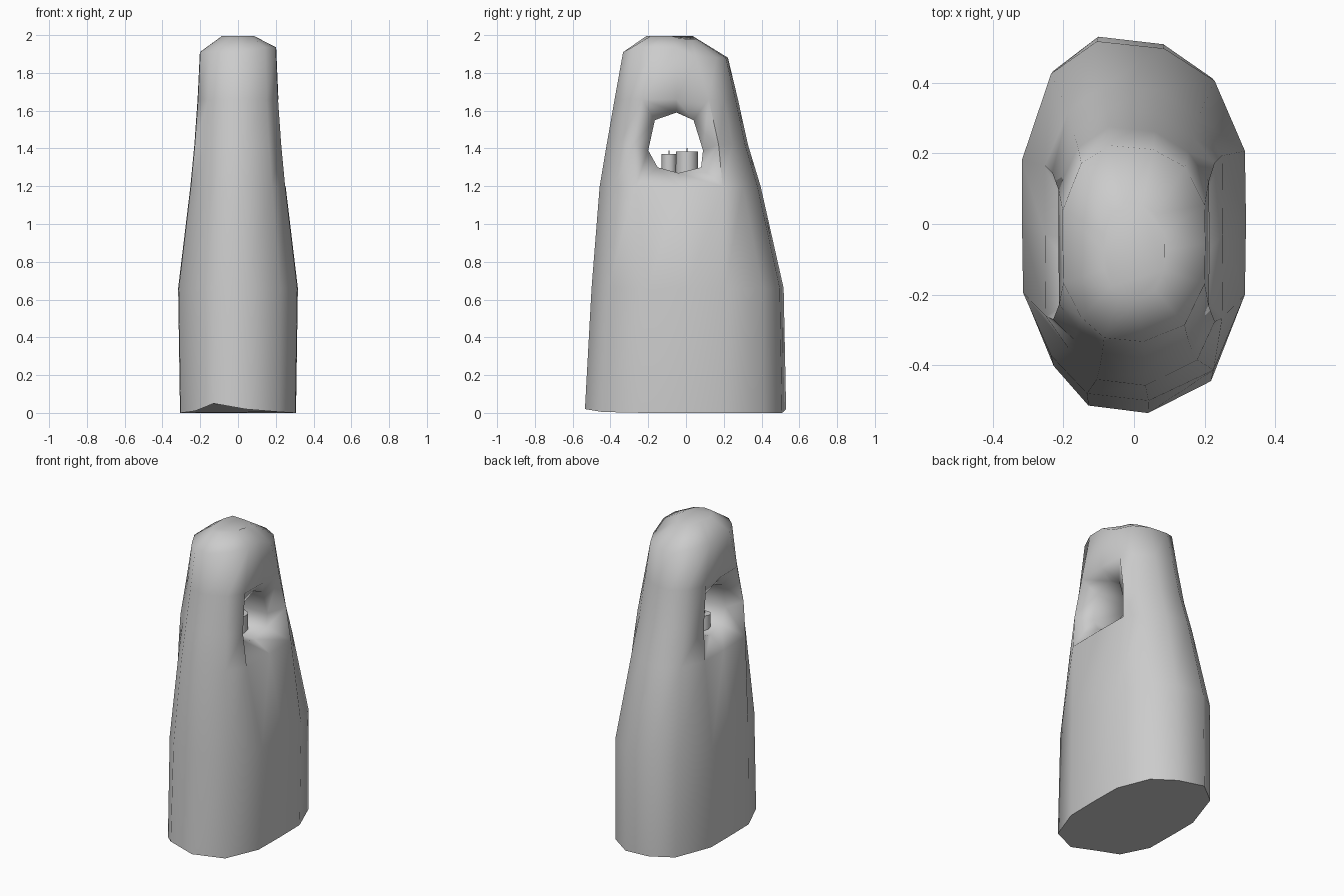
import bpy, bmesh, math
from mathutils import Matrix, Vector

if "Cube" in bpy.data.objects:
    bpy.data.objects.remove(bpy.data.objects["Cube"])

# Uneven outline of the stone, as fractions of half width and half depth
OUTLINE = [(-.42, -.96), (.13, -1), (.71, -.83), (.99, -.41), (1, 0), (.99, .39), (.72, .78),
           (.27, .96), (-.33, 1), (-.74, .82), (-1, .34), (-1, 0), (-.99, -.4), (-.74, -.75)]
# Rings: height, half width, front y, back y, spread of the side columns
RINGS = [(0, .307, -.535, .53, 1), (.66, .317, -.50, .517, 1), (1.2, .252, -.457, .395, 1.35),
         (1.42, .231, -.42, .328, 1.5), (1.66, .214, -.378, .275, 1.35),
         (1.91, .202, -.333, .222, 1), (1.995, .085, -.21, .06, 1)]
# Window opening (y, z), from bottom middle round by the front
WINDOW = [(-.04, 1.27), (-.15, 1.3), (-.2, 1.39), (-.165, 1.55),
          (-.05, 1.59), (.04, 1.55), (.09, 1.39), (.08, 1.3)]
N = len(OUTLINE)


def finish(bm, name, sharp_angle):
    bmesh.ops.recalc_face_normals(bm, faces=bm.faces)
    for f in bm.faces:
        f.smooth = True
    for e in bm.edges:
        if len(e.link_faces) == 2 and e.calc_face_angle() > math.radians(sharp_angle):
            e.smooth = False
    me = bpy.data.meshes.new(name)
    bm.to_mesh(me)
    bm.free()
    ob = bpy.data.objects.new(name, me)
    bpy.context.collection.objects.link(ob)
    return ob


# Stone body: lofted rings with a window through both sides
bm = bmesh.new()
rings = []
for z, hx, y0, y1, spread in RINGS:
    ring = []
    for i, (u, v) in enumerate(OUTLINE):
        if i in (3, 5, 10, 12):
            v *= spread
        ring.append(bm.verts.new((u * hx, (y0 + y1) / 2 + v * (y1 - y0) / 2, z)))
    rings.append(ring)

# Worn lower and upper edges
for i, dz in ((0, .05), (1, .02), (2, .005), (8, .02), (9, .01), (13, .01)):
    rings[0][i].co.z += dz
for i in (5, 6, 7, 8):
    rings[5][i].co.z -= .03
    rings[6][i].co.z -= .015
for i in (2, 3, 4):
    rings[5][i].co.z += .025

open_columns = (3, 4, 10, 11)
for r in range(len(rings) - 1):
    for i in range(N):
        if r in (2, 3) and i in open_columns:
            continue
        j = (i + 1) % N
        bm.faces.new((rings[r][i], rings[r][j], rings[r + 1][j], rings[r + 1][i]))
bm.faces.new(rings[-1])
bm.faces.new(rings[0][::-1])

# Flared window reveal and the throat joining the two sides
throats = []
for front, mid, back, side in ((3, 4, 5, 1), (12, 11, 10, -1)):
    rim = [rings[r][c] for r, c in ((2, mid), (2, front), (3, front), (4, front),
                                    (4, mid), (4, back), (3, back), (2, back))]
    throat = [bm.verts.new((side * .15, y, z)) for y, z in WINDOW]
    for k in range(8):
        m = (k + 1) % 8
        bm.faces.new((rim[k], rim[m], throat[m], throat[k]))
    throats.append(throat)
for k in range(8):
    m = (k + 1) % 8
    bm.faces.new((throats[0][k], throats[0][m], throats[1][m], throats[1][k]))
finish(bm, "stone_body", 75)


def candle(name, x, y, bottom, top, radius):
    """Short candle stub with a thin wick."""
    bm = bmesh.new()
    for z0, z1, r, sides in ((bottom, top, radius, 10), (top - .01, top + .018, .003, 5)):
        bmesh.ops.create_cone(bm, cap_ends=True, segments=sides, radius1=r, radius2=r * .97,
                              depth=z1 - z0, matrix=Matrix.Translation(Vector((x, y, (z0 + z1) / 2))))
    finish(bm, name, 40)


# Candle stubs on the window floor
candle("large_candle", 0, .005, 1.265, 1.385, .06)
candle("small_candle", -.07, -.09, 1.27, 1.37, .04)
